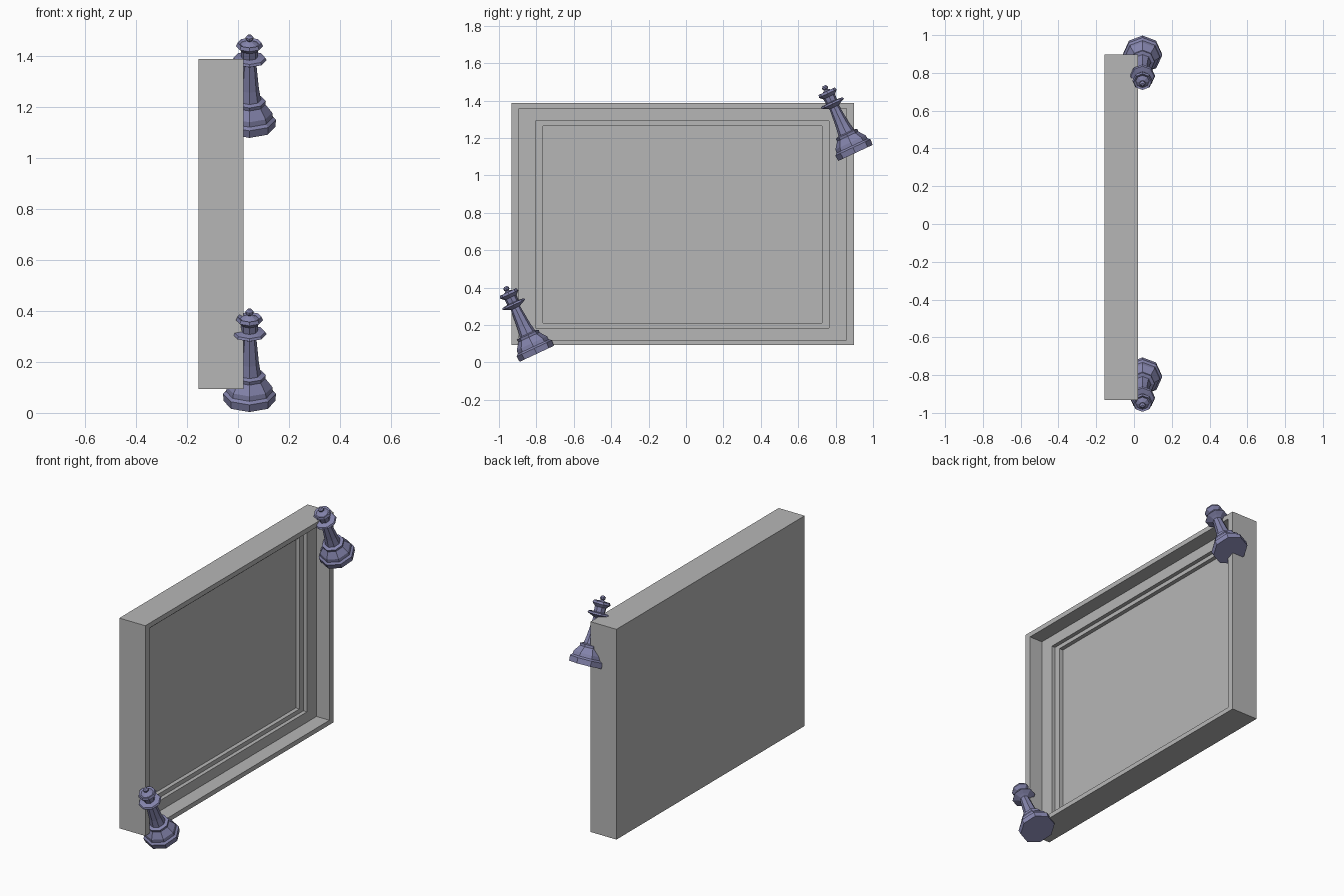
import bpy, bmesh, math
from mathutils import Matrix

if "Cube" in bpy.data.objects:
    bpy.data.objects.remove(bpy.data.objects["Cube"])


def material(name, rgb):
    m = bpy.data.materials.new(name)
    m.diffuse_color = (*rgb, 1)
    m.use_nodes = True
    m.node_tree.nodes["Principled BSDF"].inputs["Base Color"].default_value = m.diffuse_color
    return m


GREY = material("frame grey", (0.47, 0.47, 0.47))
VIOLET = material("dusty violet", (0.23, 0.23, 0.41))


def skin(name, rings, mat):
    """Join successive closed rings of points and cap both ends."""
    bm = bmesh.new()
    loops = [[bm.verts.new(p) for p in ring] for ring in rings]
    for a, b in zip(loops, loops[1:]):
        n = len(a)
        for i in range(n):
            j = (i + 1) % n
            bm.faces.new((a[i], a[j], b[j], b[i]))
    bm.faces.new(loops[0][::-1])
    bm.faces.new(loops[-1])
    bmesh.ops.recalc_face_normals(bm, faces=bm.faces)
    me = bpy.data.meshes.new(name)
    bm.to_mesh(me)
    bm.free()
    me.materials.append(mat)
    ob = bpy.data.objects.new(name, me)
    bpy.context.collection.objects.link(ob)
    return ob


def rect(x, y0, y1, z0, z1):
    return [(x, y0, z0), (x, y1, z0), (x, y1, z1), (x, y0, z1)]


# Frame: outer box, then stepped recess down to the flat panel
outer = (-0.933, 0.898, 0.093, 1.387)
rim = (-0.893, 0.858, 0.121, 1.357)
step = (-0.805, 0.765, 0.185, 1.290)
panel = (-0.765, 0.726, 0.211, 1.265)
skin("stepped_frame", [
    rect(-0.155, *outer), rect(0.022, *outer),
    rect(0.022, *rim), rect(-0.066, *rim),
    rect(-0.066, *step), rect(-0.090, *step),
    rect(-0.090, *panel), rect(-0.115, *panel)], GREY)

# Chess piece profile: radius, height
PROFILE = [
    (0.101, 0), (0.104, 0.032), (0.092, 0.042), (0.089, 0.062),   # base
    (0.062, 0.098), (0.064, 0.112), (0.045, 0.118),               # foot ring
    (0.037, 0.165), (0.027, 0.27),                                # stem
    (0.042, 0.278), (0.067, 0.289), (0.062, 0.299), (0.032, 0.303),  # collar
    (0.034, 0.332), (0.053, 0.350), (0.047, 0.364),               # crown
    (0.036, 0.358), (0.009, 0.372),
    (0.016, 0.379), (0.016, 0.388), (0.008, 0.397)]               # finial


def chess_piece(name, y, z):
    rings = [[(r * math.cos(k * math.pi / 4), r * math.sin(k * math.pi / 4), h)
              for k in range(8)] for r, h in PROFILE]
    ob = skin(name, rings, VIOLET)
    ob.matrix_world = (Matrix.Translation((0.045, y, z))
                       @ Matrix.Rotation(math.radians(25), 4, 'X'))


# Leaning pieces on two opposite corners
chess_piece("lower_chess_piece", -0.798, 0.046)
chess_piece("upper_chess_piece", 0.906, 1.120)
